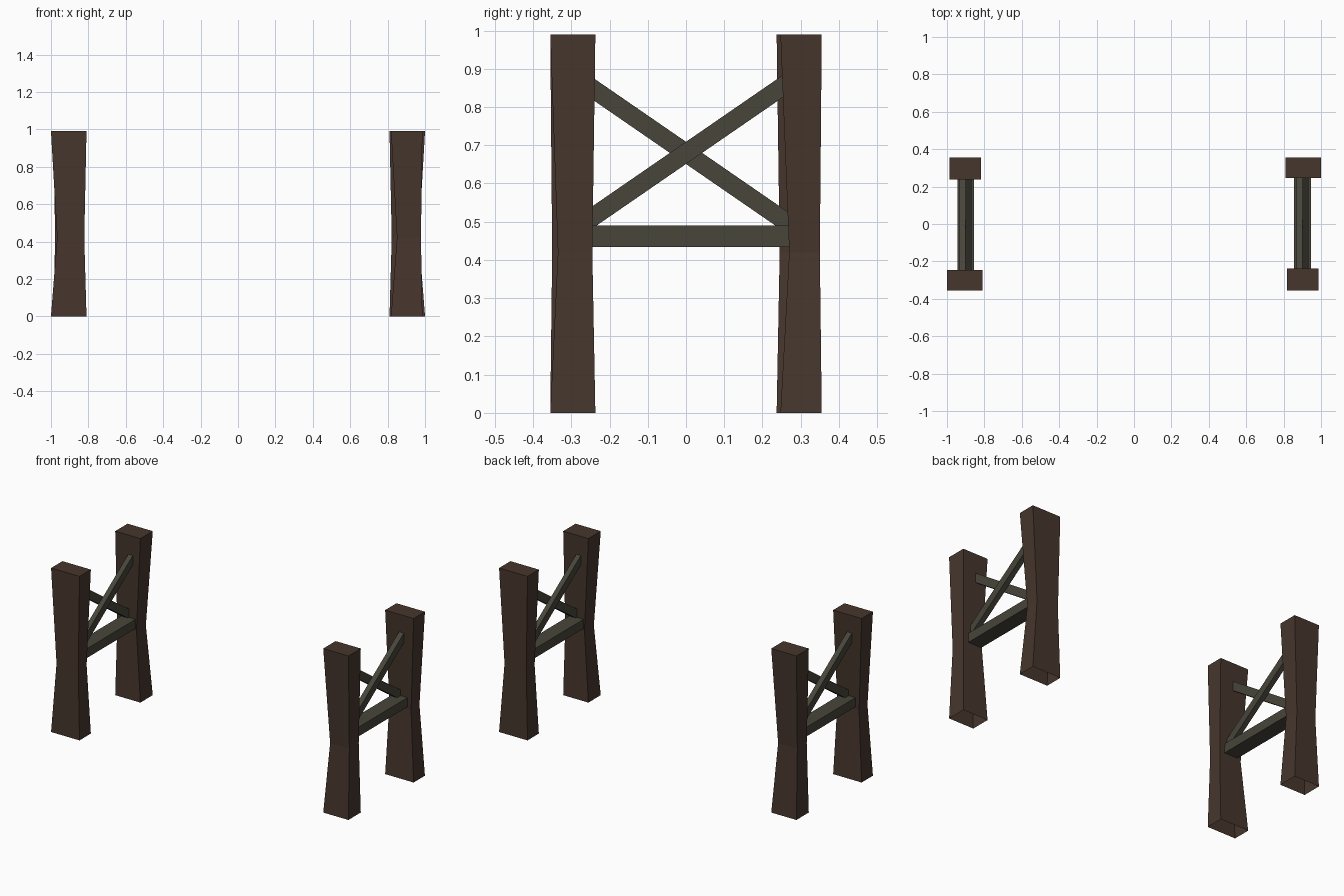
import bpy
from math import pi
from mathutils import Matrix

if "Cube" in bpy.data.objects:
    bpy.data.objects.remove(bpy.data.objects["Cube"])


def material(name, rgb):
    m = bpy.data.materials.new(name)
    m.diffuse_color = (*rgb, 1)
    m.use_nodes = True
    m.node_tree.nodes["Principled BSDF"].inputs["Base Color"].default_value = m.diffuse_color
    return m


BROWN = material("dark_brown_wood", (0.062, 0.037, 0.026))
GREY = material("grey_wood", (0.064, 0.059, 0.042))


def loft(name, rings, mat, turn, cap_start=True):
    """Join four-sided rings into a closed (or open-bottomed) solid."""
    verts = [p for ring in rings for p in ring]
    last = 4 * (len(rings) - 1)
    faces = [(4 * r + i, 4 * r + (i + 1) % 4, 4 * r + 4 + (i + 1) % 4, 4 * r + 4 + i)
             for r in range(len(rings) - 1) for i in range(4)]
    faces.append((last, last + 1, last + 2, last + 3))
    if cap_start:
        faces.append((3, 2, 1, 0))
    me = bpy.data.meshes.new(name)
    me.from_pydata(verts, [], faces)
    me.transform(Matrix.Rotation(turn, 4, 'Z'))
    me.materials.append(mat)
    ob = bpy.data.objects.new(name, me)
    bpy.context.collection.objects.link(ob)


def post(name, end, waist, turn):
    """Hourglass post; end and waist are (x0, x1, y0, y1)."""
    def ring(b, z):
        x0, x1, y0, y1 = b
        return [(x0, y0, z), (x1, y0, z), (x1, y1, z), (x0, y1, z)]
    loft(name, [ring(end, 0), ring(waist, 0.42), ring(end, 0.99)], BROWN, turn, False)


def beam(name, x0, x1, y0, z0, y1, z1, half, turn):
    """Brace running along y, with upright cut ends."""
    def ring(y, z):
        return [(x0, y, z - half), (x0, y, z + half), (x1, y, z + half), (x1, y, z - half)]
    loft(name, [ring(y0, z0), ring(y1, z1)], GREY, turn)


# The left trestle is the right one turned half way round
for side, turn in (("right", 0), ("left", pi)):
    # Posts
    post(side + "_narrow_post", (0.818, 0.986, -0.355, -0.237),
         (0.85, 0.978, -0.335, -0.245), turn)
    post(side + "_wide_post", (0.81, 1.0, 0.247, 0.355),
         (0.822, 0.967, 0.27, 0.35), turn)
    # Crossbar and the two crossing braces
    beam(side + "_crossbar", 0.855, 0.945, -0.26, 0.462, 0.28, 0.462, 0.028, turn)
    beam(side + "_outer_brace", 0.90, 0.932, -0.26, 0.501, 0.26, 0.859, 0.029, turn)
    beam(side + "_inner_brace", 0.87, 0.90, -0.25, 0.852, 0.27, 0.494, 0.029, turn)
